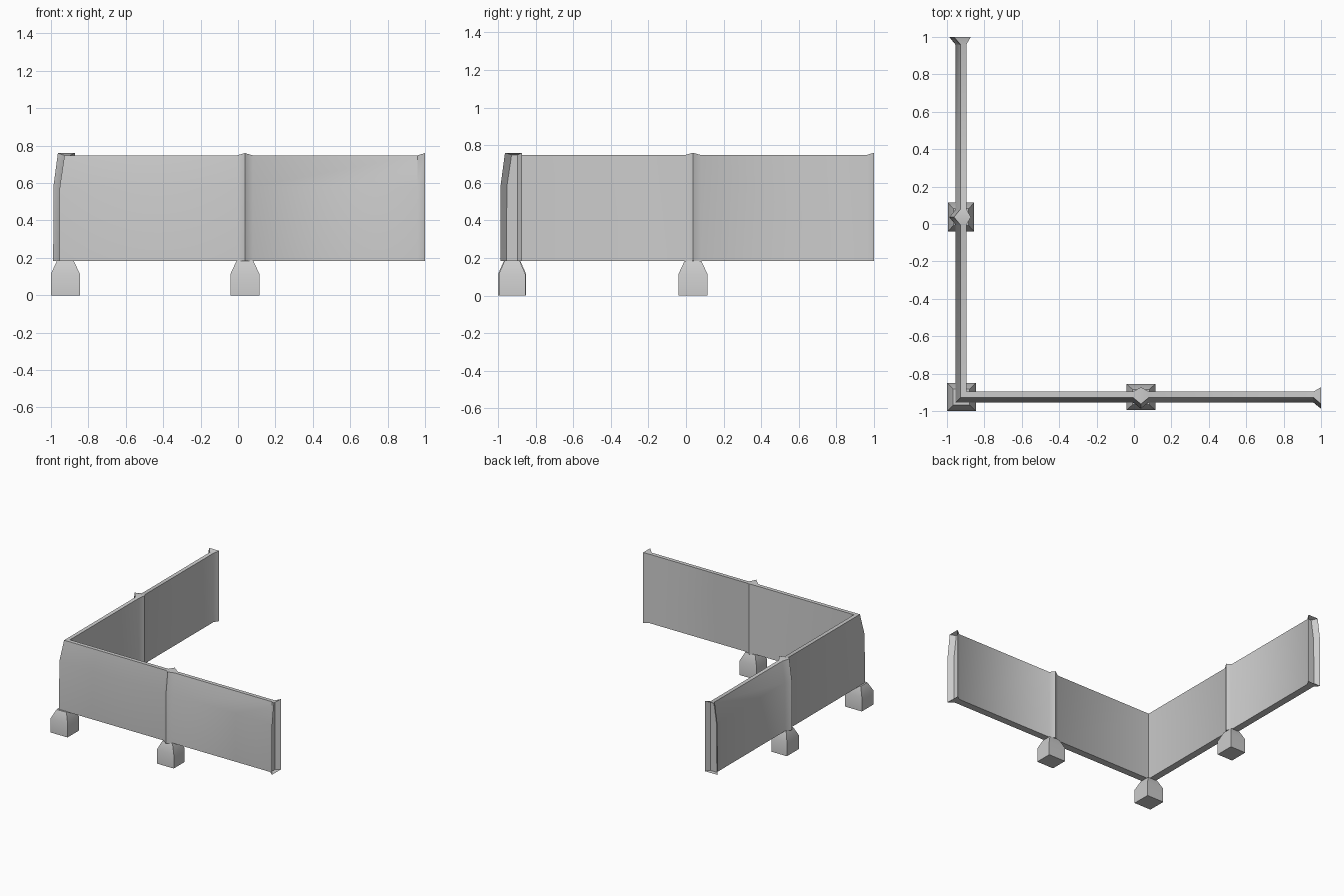
import bpy
import bmesh
import math

if "Cube" in bpy.data.objects:
    bpy.data.objects.remove(bpy.data.objects["Cube"], do_unlink=True)

stone = bpy.data.materials.new("plain grey")
stone.use_nodes = True
GREY = (0.6, 0.6, 0.6, 1)
stone.diffuse_color = GREY
stone.node_tree.nodes["Principled BSDF"].inputs["Base Color"].default_value = GREY

# Cross-sections as (offset, height), outer foot round to inner foot
WALL = [(-0.955, 0.183), (-0.953, 0.58), (-0.928, 0.748), (-0.896, 0.748), (-0.896, 0.183)]
RIB = [(-0.988, 0.183), (-0.987, 0.58), (-0.963, 0.76), (-0.872, 0.76), (-0.872, 0.183)]
JOINT = 0.037


def finish(name, bm):
    bmesh.ops.recalc_face_normals(bm, faces=bm.faces)
    mesh = bpy.data.meshes.new(name)
    bm.to_mesh(mesh)
    bm.free()
    mesh.materials.append(stone)
    obj = bpy.data.objects.new(name, mesh)
    bpy.context.collection.objects.link(obj)
    bpy.ops.object.select_all(action="DESELECT")
    obj.select_set(True)
    bpy.context.view_layer.objects.active = obj
    bpy.ops.object.shade_smooth_by_angle(angle=math.radians(40))
    return obj


def add_panel(bm, swap):
    """Sweep one arm from the mitred corner to its flared, recessed end."""
    stations = [(None, WALL), (JOINT - 0.042, WALL), (JOINT, RIB), (JOINT + 0.042, WALL),
                (0.96, WALL), (1.0, RIB), (0.965, WALL)]
    rings = []
    for along, profile in stations:
        ring = []
        for offset, z in profile:
            s = offset if along is None else along
            ring.append(bm.verts.new((offset, s, z) if swap else (s, offset, z)))
        rings.append(ring)
    for a, b in zip(rings, rings[1:]):
        for k in range(len(a)):
            n = (k + 1) % len(a)
            bm.faces.new((a[k], b[k], b[n], a[n]))
    bm.faces.new(rings[-1])


# L-shaped wall, welded along the mitre
bm = bmesh.new()
for swap in (False, True):
    add_panel(bm, swap)
bmesh.ops.remove_doubles(bm, verts=bm.verts, dist=0.0005)
finish("corner_wall", bm)


def footing(name, x, y, wx, wy):
    """Square block with a tapered shoulder."""
    bm = bmesh.new()
    rings = []
    for z, scale in ((0, 1), (0.115, 1), (0.185, 0.58)):
        rings.append([bm.verts.new((x + sx * wx * scale / 2, y + sy * wy * scale / 2, z))
                      for sx, sy in ((-1, -1), (1, -1), (1, 1), (-1, 1))])
    for a, b in zip(rings, rings[1:]):
        for k in range(4):
            n = (k + 1) % 4
            bm.faces.new((a[k], a[n], b[n], b[k]))
    bm.faces.new(rings[0])
    bm.faces.new(rings[-1])
    finish(name, bm)


footing("corner_footing", -0.923, -0.925, 0.154, 0.15)
footing("front_footing", JOINT, -0.925, 0.154, 0.14)
footing("side_footing", -0.925, JOINT, 0.14, 0.154)
